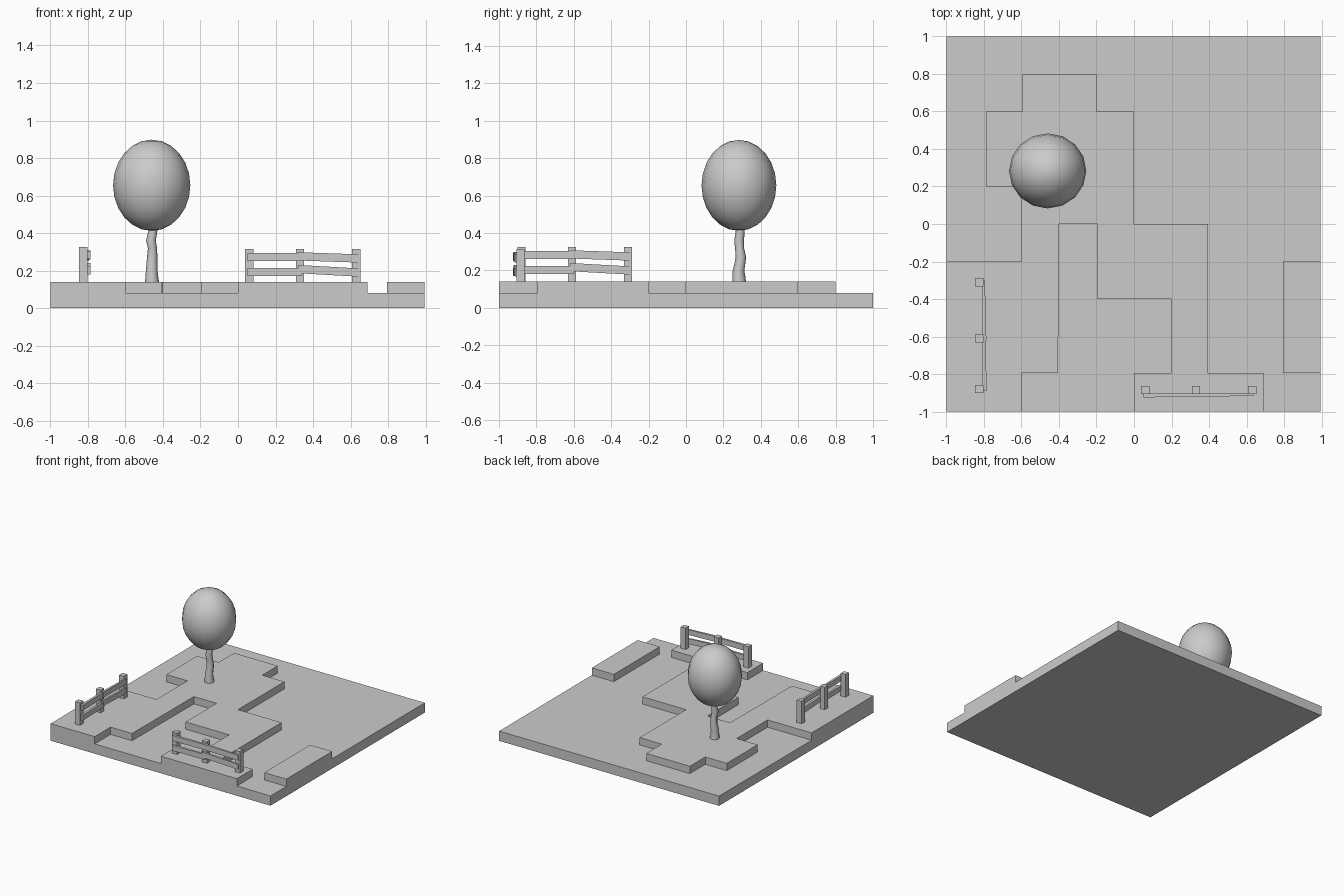
import bpy, bmesh, math
from mathutils import Vector, Matrix

if "Cube" in bpy.data.objects:
    bpy.data.objects.remove(bpy.data.objects["Cube"])


def make_object(name, bm):
    bmesh.ops.recalc_face_normals(bm, faces=bm.faces)
    mesh = bpy.data.meshes.new(name)
    bm.to_mesh(mesh)
    bm.free()
    obj = bpy.data.objects.new(name, mesh)
    bpy.context.collection.objects.link(obj)
    return obj


def prism(name, outline, z0, z1):
    bm = bmesh.new()
    face = bm.faces.new([bm.verts.new((x, y, z0)) for x, y in outline])
    ext = bmesh.ops.extrude_face_region(bm, geom=[face], use_keep_orig=True)
    top = [v for v in ext["geom"] if isinstance(v, bmesh.types.BMVert)]
    bmesh.ops.translate(bm, verts=top, vec=(0, 0, z1 - z0))
    return make_object(name, bm)


def rect(x0, x1, y0, y1):
    return [(x0, y0), (x1, y0), (x1, y1), (x0, y1)]


def loft(name, rings):
    """Skin equal-length rings of points and cap both ends."""
    bm = bmesh.new()
    loops = [[bm.verts.new(p) for p in ring] for ring in rings]
    n = len(loops[0])
    for a, b in zip(loops, loops[1:]):
        for i in range(n):
            bm.faces.new((a[i], a[(i + 1) % n], b[(i + 1) % n], b[i]))
    bm.faces.new(loops[0])
    bm.faces.new(loops[-1])
    return make_object(name, bm)


def smooth(obj, angle):
    bpy.ops.object.select_all(action="DESELECT")
    obj.select_set(True)
    bpy.context.view_layer.objects.active = obj
    bpy.ops.object.shade_smooth_by_angle(angle=math.radians(angle))


LOW, HIGH = 0.08, 0.14

# Ground slab
prism("ground_slab", rect(-1, 0.995, -1, 1), 0, LOW)

# Raised grass with a stepped outline
grass = [(-1, -0.2), (-0.6, -0.2), (-0.6, 0.2), (-0.79, 0.2), (-0.79, 0.6),
         (-0.595, 0.6), (-0.595, 0.8), (-0.2, 0.8), (-0.2, 0.6), (0, 0.6),
         (0, 0), (0.395, 0), (0.395, -0.795), (0.69, -0.795), (0.69, -1),
         (0, -1), (0, -0.795), (0.2, -0.795), (0.2, -0.4), (-0.195, -0.4),
         (-0.195, 0), (-0.4, 0), (-0.405, -0.795), (-0.6, -0.795),
         (-0.6, -1), (-1, -1)]
prism("raised_grass", grass, LOW, HIGH)
prism("raised_block", rect(0.795, 0.995, -0.795, -0.2), LOW, HIGH)


# Fence: three posts, with two rails per bay on the outer face
def fence(name, centre, angle, top):
    place = Matrix.Translation(centre) @ Matrix.Rotation(angle, 4, "Z")
    h = 0.022
    for i, x in enumerate((-0.27, 0, 0.3)):
        post = prism(f"{name}_post_{i + 1}", rect(x - h, x + h, -h, h), HIGH - 0.01, top)
        post.matrix_world = place
    # x start, z start, depth start, x end, z end, depth end
    rails = [(-0.28, 0.192, -0.04, 0.01, 0.192, -0.033),
             (-0.28, 0.273, -0.04, 0.01, 0.273, -0.033),
             (-0.01, 0.208, -0.038, 0.31, 0.19, -0.03),
             (-0.01, 0.276, -0.038, 0.31, 0.265, -0.03)]
    for i, (x0, z0, y0, x1, z1, y1) in enumerate(rails):
        rings = [[(x, y, z - 0.022), (x, -0.018, z - 0.022),
                  (x, -0.018, z + 0.022), (x, y, z + 0.022)]
                 for x, z, y in ((x0, z0, y0), (x1, z1, y1))]
        rail = loft(f"{name}_rail_{i + 1}", rings)
        rail.matrix_world = Matrix.Translation((0, 0, top - 0.315)) @ place


fence("front_fence", (0.33, -0.885, 0), 0, 0.315)
fence("left_fence", (-0.825, -0.61, 0), math.pi / 2, 0.325)

# Crooked trunk: x, y, z, radius
path = [(-0.458, 0.285, 0.13, 0.038), (-0.46, 0.281, 0.2, 0.031),
        (-0.457, 0.294, 0.27, 0.028), (-0.456, 0.286, 0.32, 0.024),
        (-0.464, 0.284, 0.36, 0.026), (-0.454, 0.29, 0.41, 0.024),
        (-0.456, 0.286, 0.46, 0.022)]
trunk = loft("tree_trunk", [
    [(x + r * math.cos(k * math.pi / 4), y + r * math.sin(k * math.pi / 4), z)
     for k in range(8)] for x, y, z, r in path])
smooth(trunk, 50)

# Rounded crown
bm = bmesh.new()
bmesh.ops.create_uvsphere(bm, u_segments=16, v_segments=12, radius=1)
bmesh.ops.scale(bm, vec=(0.206, 0.2, 0.243), verts=bm.verts)
bmesh.ops.translate(bm, vec=(-0.46, 0.283, 0.655), verts=bm.verts)
smooth(make_object("tree_crown", bm), 60)
